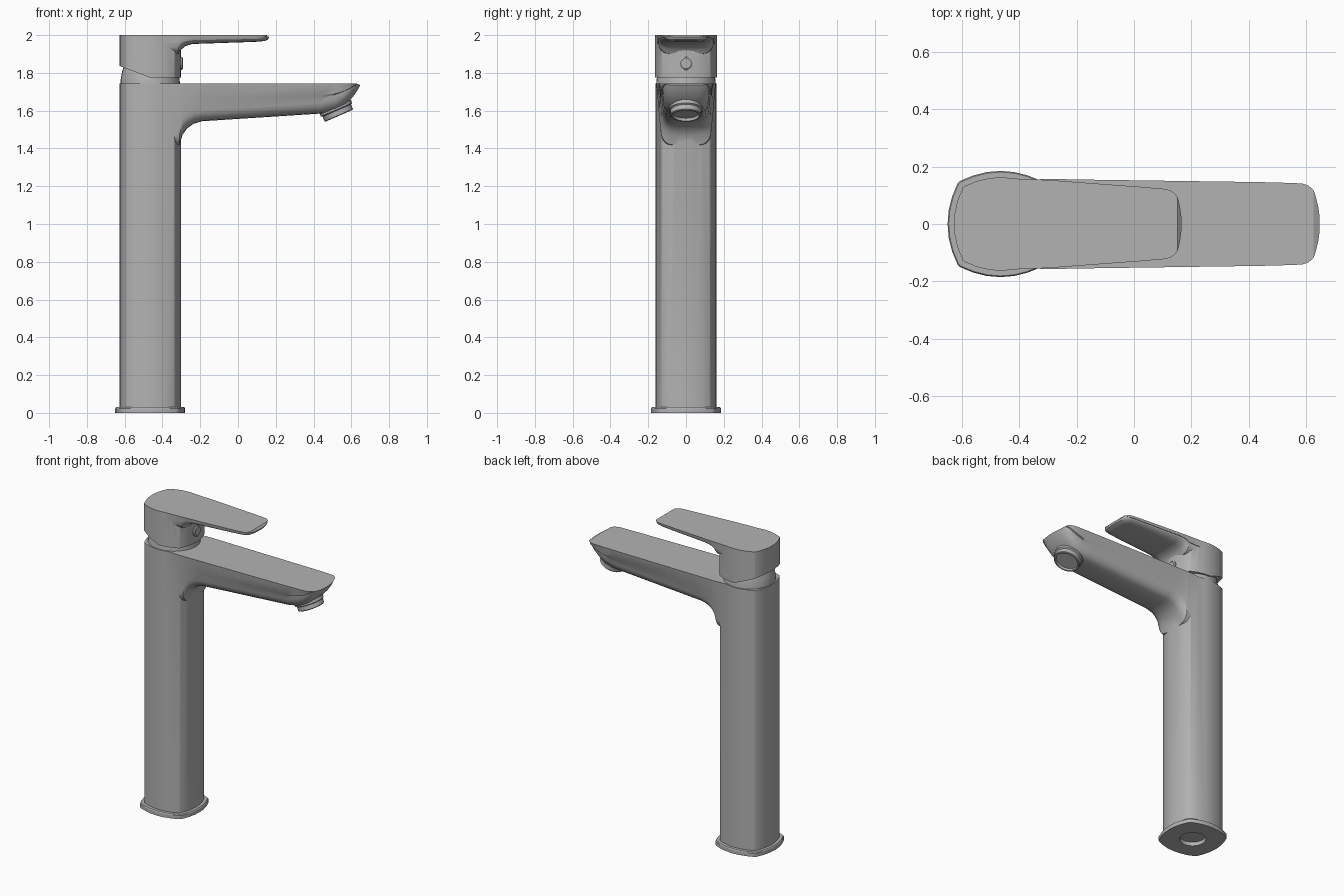
import bpy, bmesh, math
from mathutils import Vector, Matrix

cube = bpy.data.objects.get("Cube")
if cube:
    bpy.data.objects.remove(cube, do_unlink=True)

metal = bpy.data.materials.new("satin grey metal")
metal.use_nodes = True
GREY = (0.45, 0.45, 0.45, 1)
metal.diffuse_color = GREY
metal.node_tree.nodes["Principled BSDF"].inputs["Base Color"].default_value = GREY

AXIS = -0.465      # x of the column centre
DECK = 1.745       # flat top of the spout


def loft(name, rings, matrix=Matrix()):
    """Skin a list of equal-length closed rings and cap both ends."""
    bm = bmesh.new()
    rows = [[bm.verts.new(matrix @ Vector(p)) for p in ring] for ring in rings]
    n = len(rows[0])
    for a, b in zip(rows, rows[1:]):
        for i in range(n):
            j = (i + 1) % n
            bm.faces.new((a[i], a[j], b[j], b[i]))
    bm.faces.new(rows[0])
    bm.faces.new(rows[-1])
    bmesh.ops.recalc_face_normals(bm, faces=bm.faces)
    mesh = bpy.data.meshes.new(name)
    bm.to_mesh(mesh)
    bm.free()
    mesh.materials.append(metal)
    obj = bpy.data.objects.new(name, mesh)
    bpy.context.collection.objects.link(obj)
    return obj


def bulged_square(h, z, segments=6):
    """Square outline with bowed sides and tight corners."""
    ring = []
    for quarter in range(4):
        turn = Matrix.Rotation(quarter * math.pi / 2, 3, 'Z')
        for i in range(segments + 1):
            t = 2 * i / segments - 1
            ring.append(turn @ Vector((h * (1 - 0.19 * t * t), 0.77 * h * t, 0)) + Vector((AXIS, 0, z)))
    return ring


def circle(r, z, n=32):
    return [(r * math.cos(2 * math.pi * i / n), r * math.sin(2 * math.pi * i / n), z) for i in range(n)]


def lathe(name, profile, matrix):
    return loft(name, [circle(r, z) for r, z in profile], matrix)


def trough(x, w, bottom, top, taper, bow):
    """Flat-topped section across x with a rounded underside."""
    d = top - bottom
    half = [(w, top), (w * (1 + taper) / 2, top - 0.4 * d)]
    r = min(0.6 * d, 0.08)
    lower = w * taper
    for i in range(6):
        a = i / 5 * math.pi / 2
        half.append((lower * (0.55 + 0.45 * math.cos(a)), bottom + r * (1 - math.sin(a))))
    half.append((lower * 0.25, bottom - 0.02 * d))
    ring = half + [(-y, z) for y, z in reversed(half)]
    return [(x - bow * y * y, y, z) for y, z in ring]


def combine(target, other, operation):
    mod = target.modifiers.new(operation.lower(), 'BOOLEAN')
    mod.operation, mod.solver, mod.object = operation, 'EXACT', other
    bpy.context.view_layer.objects.active = target
    bpy.ops.object.modifier_apply(modifier=mod.name)
    bpy.data.objects.remove(other, do_unlink=True)


# Base flange with a round inlet underneath
base = loft("base_flange", [bulged_square(0.185, 0), bulged_square(0.185, 0.024), bulged_square(0.181, 0.03)])
hole = lathe("inlet_cutter", [(0.08, -0.1), (0.08, 0.026)], Matrix.Translation((AXIS, 0, 0)))
hole.hide_render = True
combine(base, hole, 'DIFFERENCE')

# Column and tapering spout, joined through a filleted corner
body = loft("column_and_spout", [bulged_square(0.162, 0.03), bulged_square(0.162, DECK)])
spout_stations = [  # x, half width, underside, bow
    (-0.42, 0.150, 1.38, 0), (-0.31, 0.157, 1.42, 0), (-0.295, 0.157, 1.475, 0),
    (-0.27, 0.156, 1.51, 0), (-0.235, 0.156, 1.535, 0), (-0.19, 0.155, 1.548, 0),
    (0.44, 0.146, 1.588, 0), (0.52, 0.144, 1.605, 0.4), (0.57, 0.143, 1.635, 0.8),
    (0.61, 0.141, 1.675, 1.2), (0.635, 0.134, 1.71, 1.5), (0.648, 0.118, 1.735, 1.6)]
spout = loft("spout", [trough(x, w, b, DECK, 0.86, bow) for x, w, b, bow in spout_stations])
combine(body, spout, 'UNION')

# Tilted outlet nozzle with a recessed screen
tilt = Matrix.Translation((0.535, 0, 1.573)) @ Matrix.Rotation(math.radians(-23.5), 4, 'Y')
nozzle = lathe("outlet_nozzle", [(0.09, 0.09), (0.09, 0.035), (0.082, 0.03), (0.082, 0.004),
                                 (0.078, 0), (0.07, 0), (0.068, 0.015), (0.01, 0.015)], tilt)

# Cartridge collar between deck and handle
collar = lathe("handle_collar", [(0.158, DECK - 0.005), (0.156, 1.765), (0.148, 1.81), (0.13, 1.86)],
               Matrix.Translation((AXIS, 0, 0)))

# Handle hub: underside cut away on a slant at the back
hub = loft("handle", [bulged_square(0.163, 1.775), bulged_square(0.163, 2.0)])
bm = bmesh.new()
bm.from_mesh(hub.data)
cut = bmesh.ops.bisect_plane(bm, geom=bm.verts[:] + bm.edges[:] + bm.faces[:], clear_outer=True,
                             plane_co=(AXIS, 0, 1.775), plane_no=(-0.38, 0, -1))
bmesh.ops.holes_fill(bm, edges=[e for e in bm.edges if e.is_boundary])
bmesh.ops.recalc_face_normals(bm, faces=bm.faces)
bm.to_mesh(hub.data)
bm.free()

# Handle blade flowing out of the hub
blade_stations = [
    (-0.46, 0.160, 1.88, 0), (-0.315, 0.154, 1.90, 0), (-0.30, 0.153, 1.925, 0),
    (-0.28, 0.152, 1.943, 0), (-0.24, 0.149, 1.954, 0), (0.03, 0.129, 1.963, 0),
    (0.11, 0.123, 1.966, 0.8), (0.145, 0.118, 1.97, 1.3), (0.16, 0.106, 1.978, 1.5),
    (0.166, 0.092, 1.99, 1.6)]
blade = loft("blade", [trough(x, w, b, 2.0, 0.95, bow) for x, w, b, bow in blade_stations])
combine(hub, blade, 'UNION')

# Round marker button on the front of the hub
button = lathe("handle_button", [(0.035, -0.03), (0.035, 0.013), (0.028, 0.018)],
               Matrix.Translation((AXIS + 0.155, 0, 1.85)) @ Matrix.Rotation(math.pi / 2, 4, 'Y'))

# Soft shading with crisp edges
for obj in (base, body, nozzle, collar, hub, button):
    bpy.ops.object.select_all(action='DESELECT')
    obj.select_set(True)
    bpy.context.view_layer.objects.active = obj
    bpy.ops.object.shade_smooth_by_angle(angle=math.radians(28))
